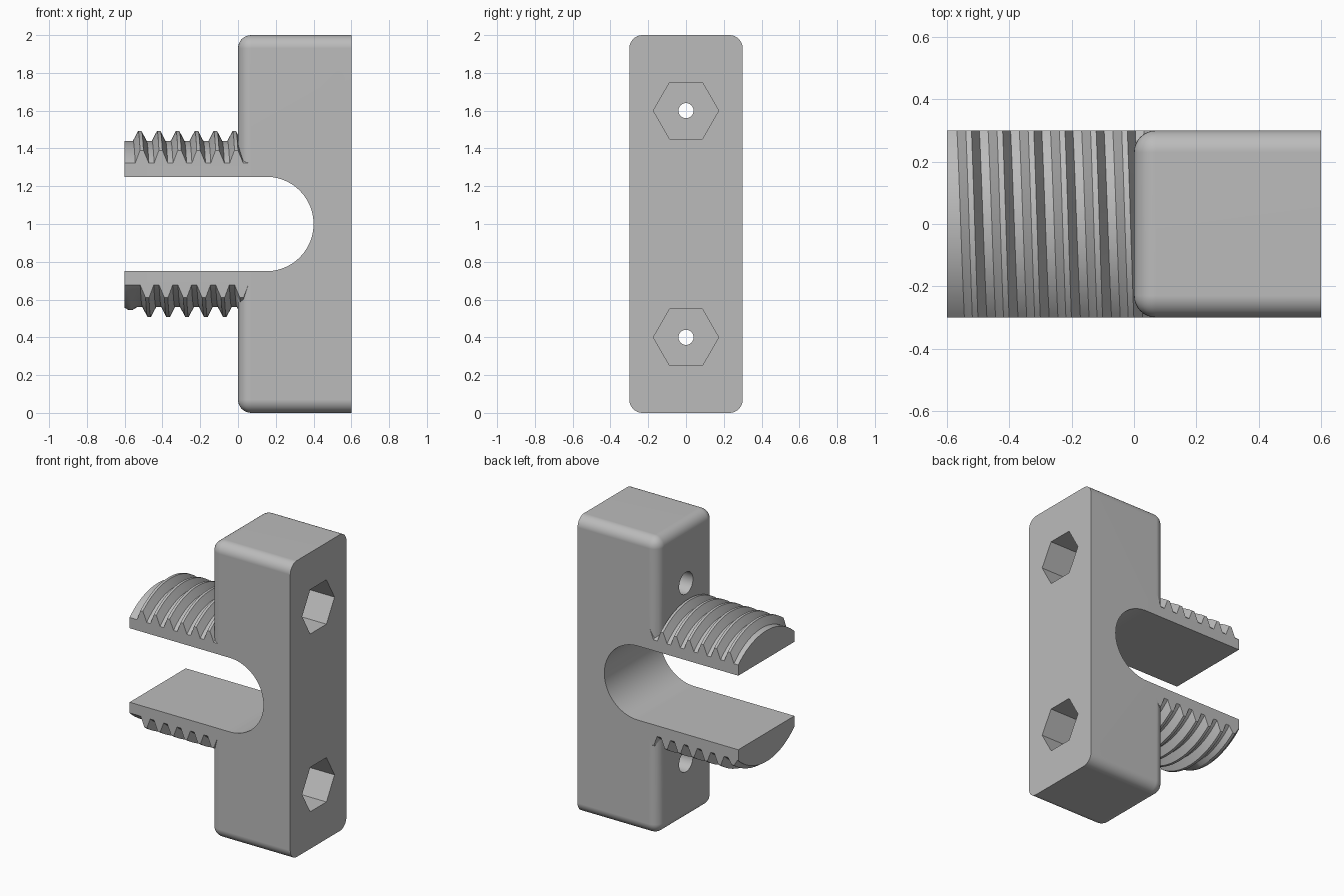
import bpy
import bmesh
from math import sin, cos, pi, radians

if "Cube" in bpy.data.objects:
    bpy.data.objects.remove(bpy.data.objects["Cube"], do_unlink=True)

gray = bpy.data.materials.new("plain gray")
gray.use_nodes = True
gray.diffuse_color = (0.5, 0.5, 0.5, 1)
gray.node_tree.nodes["Principled BSDF"].inputs["Base Color"].default_value = (0.5, 0.5, 0.5, 1)

MID = 1.0                       # height of the thread axis
CORE, DEPTH, PITCH = 0.44, 0.052, 0.1


def finish(name, bm):
    bmesh.ops.recalc_face_normals(bm, faces=bm.faces)
    mesh = bpy.data.meshes.new(name)
    bm.to_mesh(mesh)
    bm.free()
    mesh.materials.append(gray)
    ob = bpy.data.objects.new(name, mesh)
    bpy.context.collection.objects.link(ob)
    return ob


def box(name, lo, hi, round_edges=0):
    bm = bmesh.new()
    bmesh.ops.create_cube(bm, size=1)
    for v in bm.verts:
        v.co = [(a + b) / 2 + c * (b - a) for a, b, c in zip(lo, hi, v.co)]
    if round_edges:             # every edge except those of the +x face
        edges = [e for e in bm.edges if min(v.co.x for v in e.verts) < hi[0] - 0.01]
        bmesh.ops.bevel(bm, geom=edges, offset=round_edges, segments=8,
                        profile=0.5, affect='EDGES')
    return finish(name, bm)


def prism(name, outline, axis, start, end):
    """Extrude a 2D outline along x or y."""
    bm = bmesh.new()
    place = (lambda p, t: (t, *p)) if axis == "x" else (lambda p, t: (p[0], t, p[1]))
    face = bm.faces.new([bm.verts.new(place(p, start)) for p in outline])
    out = bmesh.ops.extrude_face_region(bm, geom=[face])["geom"]
    for v in out:
        if isinstance(v, bmesh.types.BMVert):
            setattr(v.co, axis, end)
    return finish(name, bm)


def arc(cx, cz, r, a, b, n):
    return [(cx + r * cos(a + (b - a) * i / n), cz + r * sin(a + (b - a) * i / n))
            for i in range(n + 1)]


def boolean(target, other, operation):
    mod = target.modifiers.new("cut", 'BOOLEAN')
    mod.operation, mod.solver, mod.object = operation, 'EXACT', other
    bpy.context.view_layer.objects.active = target
    bpy.ops.object.modifier_apply(modifier=mod.name)
    bpy.data.objects.remove(other, do_unlink=True)


def thread_profile(angle):
    """Radius along x at one angle; the first turn runs in gradually."""
    points = [(-0.9, CORE)]
    for turn in range(8):
        phi = angle + 2 * pi * turn
        peak = -0.52 + PITCH * (phi - pi / 2) / (2 * pi)
        crest = CORE + DEPTH * min(1, max(0.002, (phi + radians(130)) / radians(130)))
        points += [(peak - 0.036, CORE), (peak - 0.009, crest),
                   (peak + 0.009, crest), (peak + 0.036, CORE)]
    return points + [(0.4, CORE)]


def thread_half(name, side):
    """Wedge of a threaded rod above (1) or below (-1) the slot, trimmed to a flat tongue."""
    bm = bmesh.new()
    steps = 48
    first, last = [bm.verts.new((x, 0, MID)) for x in (-0.9, 0.4)]
    rows = []
    for i in range(steps + 1):
        a = side * pi / 2 + radians(130) * (i / steps - 0.5)
        rows.append([bm.verts.new((x, r * cos(a), MID + r * sin(a)))
                     for x, r in thread_profile(a)])
    for r0, r1 in zip(rows, rows[1:]):
        for k in range(len(r0) - 1):
            bm.faces.new((r0[k], r0[k + 1], r1[k + 1], r1[k]))
        bm.faces.new((first, r0[0], r1[0]))
        bm.faces.new((last, r1[-1], r0[-1]))
    for row in (rows[0], rows[-1]):
        bm.faces.new([first, *row, last])
    half = finish(name, bm)
    z = sorted((MID + side * 0.2, MID + side * 0.6))
    boolean(half, box("trim", (-0.6, -0.2995, z[0]), (0.12, 0.2995, z[1])), 'INTERSECT')
    return half


# Rounded block with the two threaded tongues
block = box("clamp_block", (0, -0.3, 0), (0.6, 0.3, 2), round_edges=0.07)
for side in (1, -1):
    boolean(block, thread_half("threaded_tongue", side), 'UNION')

# Round-ended slot between the tongues
slot = [(-0.8, 0.75)] + arc(0.15, MID, 0.25, -pi / 2, pi / 2, 40) + [(-0.8, 1.25)]
boolean(block, prism("slot", slot, "y", -0.5, 0.5), 'DIFFERENCE')

# Bolt holes: hexagonal nut pocket, narrow throat, wider bore
for z in (0.4, 1.6):
    for name, radius, sides, start, end in (("bore", 0.074, 32, -0.1, 0.2),
                                            ("throat", 0.04, 32, 0.15, 0.4),
                                            ("nut_pocket", 0.173, 6, 0.3, 0.7)):
        outline = arc(0, z, radius, 0, 2 * pi, sides)[:-1]
        boolean(block, prism(name, outline, "x", start, end), 'DIFFERENCE')

# Smooth fillets and curved walls, crisp edges elsewhere
bpy.ops.object.select_all(action='DESELECT')
block.select_set(True)
bpy.context.view_layer.objects.active = block
bpy.ops.object.shade_smooth_by_angle(angle=radians(28))
weighted = block.modifiers.new("even_shading", 'WEIGHTED_NORMAL')
weighted.keep_sharp = True
